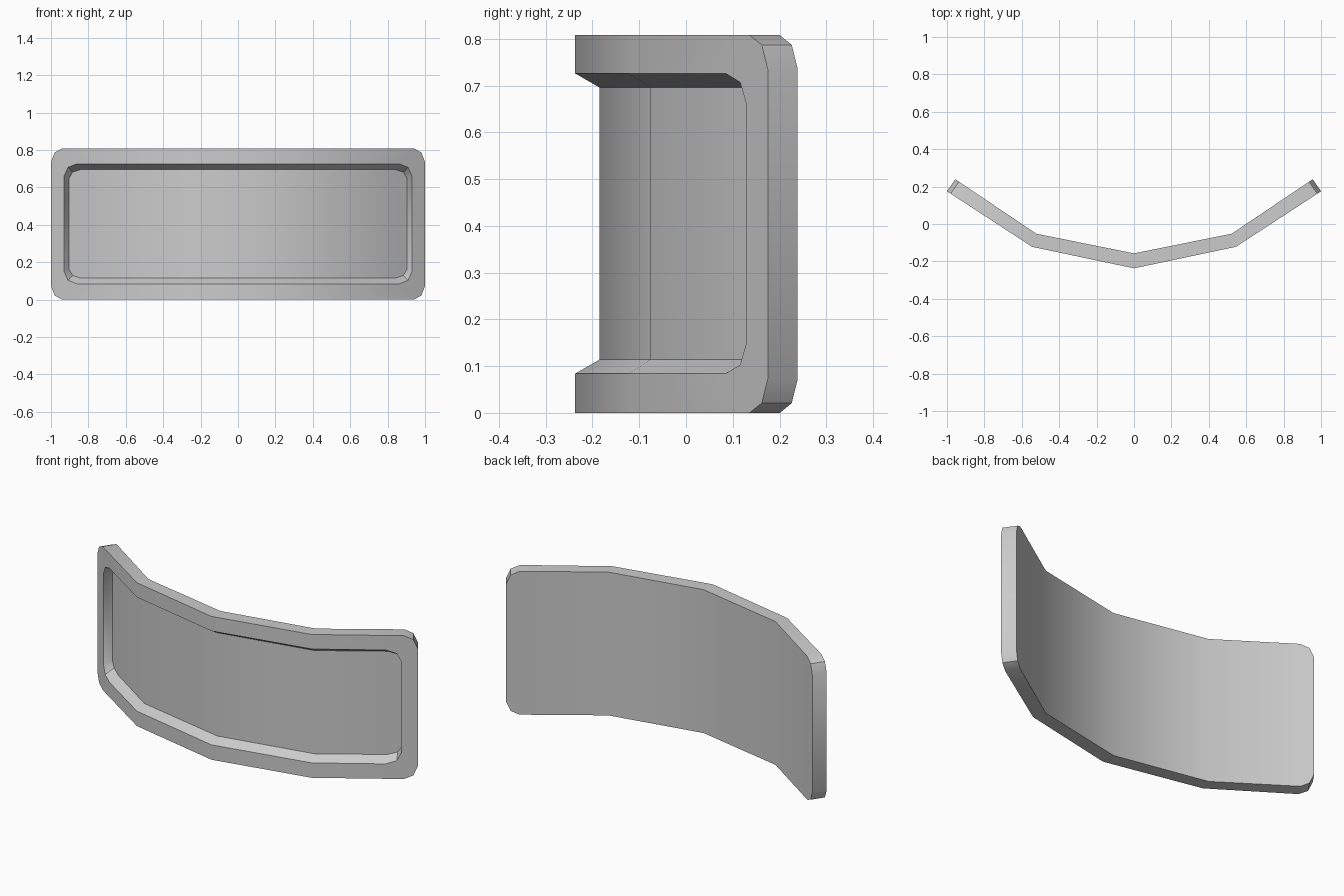
import bpy, bmesh, math

if "Cube" in bpy.data.objects:
    bpy.data.objects.remove(bpy.data.objects["Cube"])

# Half plan of the bent panel: front line and back line (x, y)
FRONT = [(0, -0.237), (0.545, -0.122), (1.0, 0.175)]
BACK = [(0, -0.157), (0.522, -0.052), (0.955, 0.239)]


def place(x, z, depth):
    """Map flat panel position x and depth (0 front, 1 back) onto the bend."""
    a = abs(x)
    i = 0 if a <= FRONT[1][0] else 1
    t = (a - FRONT[i][0]) / (FRONT[i + 1][0] - FRONT[i][0])
    f = [FRONT[i][k] + t * (FRONT[i + 1][k] - FRONT[i][k]) for k in (0, 1)]
    b = [BACK[i][k] + t * (BACK[i + 1][k] - BACK[i][k]) for k in (0, 1)]
    px, py = [f[k] + depth * (b[k] - f[k]) for k in (0, 1)]
    return (math.copysign(px, x), py, z)


def ring(bm, w, lo, hi, cz_side, cz_mid, depth):
    """Rounded rectangle loop: bottom columns, then top columns reversed."""
    half = [(0.545, 0), (w - 0.068, 0), (w - 0.021, cz_mid), (w, cz_side)]
    if w == 1.0:
        half = [(0.545, 0), (0.94, 0), (0.98, cz_mid), (w, cz_side)]
    cols = [(-x, c) for x, c in reversed(half)] + [(0, 0)] + half
    bottom = [bm.verts.new(place(x, lo + c, depth)) for x, c in cols]
    top = [bm.verts.new(place(x, hi - c, depth)) for x, c in cols]
    return bottom + top[::-1]


def bridge(bm, a, b):
    n = len(a)
    for i in range(n):
        j = (i + 1) % n
        bm.faces.new((a[i], a[j], b[j], b[i]))


def cap(bm, r):
    n = len(r)
    for i in range(n // 2 - 1):
        bm.faces.new((r[i], r[i + 1], r[n - 2 - i], r[n - 1 - i]))


bm = bmesh.new()
# Outer shell, front rim and recessed tray
back = ring(bm, 1.0, 0, 0.808, 0.073, 0.021, 1)
outer = ring(bm, 1.0, 0, 0.808, 0.073, 0.021, 0)
opening = ring(bm, 0.93, 0.084, 0.726, 0.066, 0.019, 0)
tray = ring(bm, 0.932, 0.114, 0.696, 0.05, 0.015, 0.65)
bridge(bm, back, outer)
bridge(bm, outer, opening)
bridge(bm, opening, tray)
cap(bm, tray)
cap(bm, back)
bmesh.ops.recalc_face_normals(bm, faces=bm.faces)

mesh = bpy.data.meshes.new("curved_panel")
bm.to_mesh(mesh)
bm.free()
panel = bpy.data.objects.new("curved_panel", mesh)
bpy.context.collection.objects.link(panel)

# Smooth across the gentle bends, sharp at the rim
bpy.context.view_layer.objects.active = panel
panel.select_set(True)
bpy.ops.object.shade_smooth_by_angle(angle=math.radians(35))
